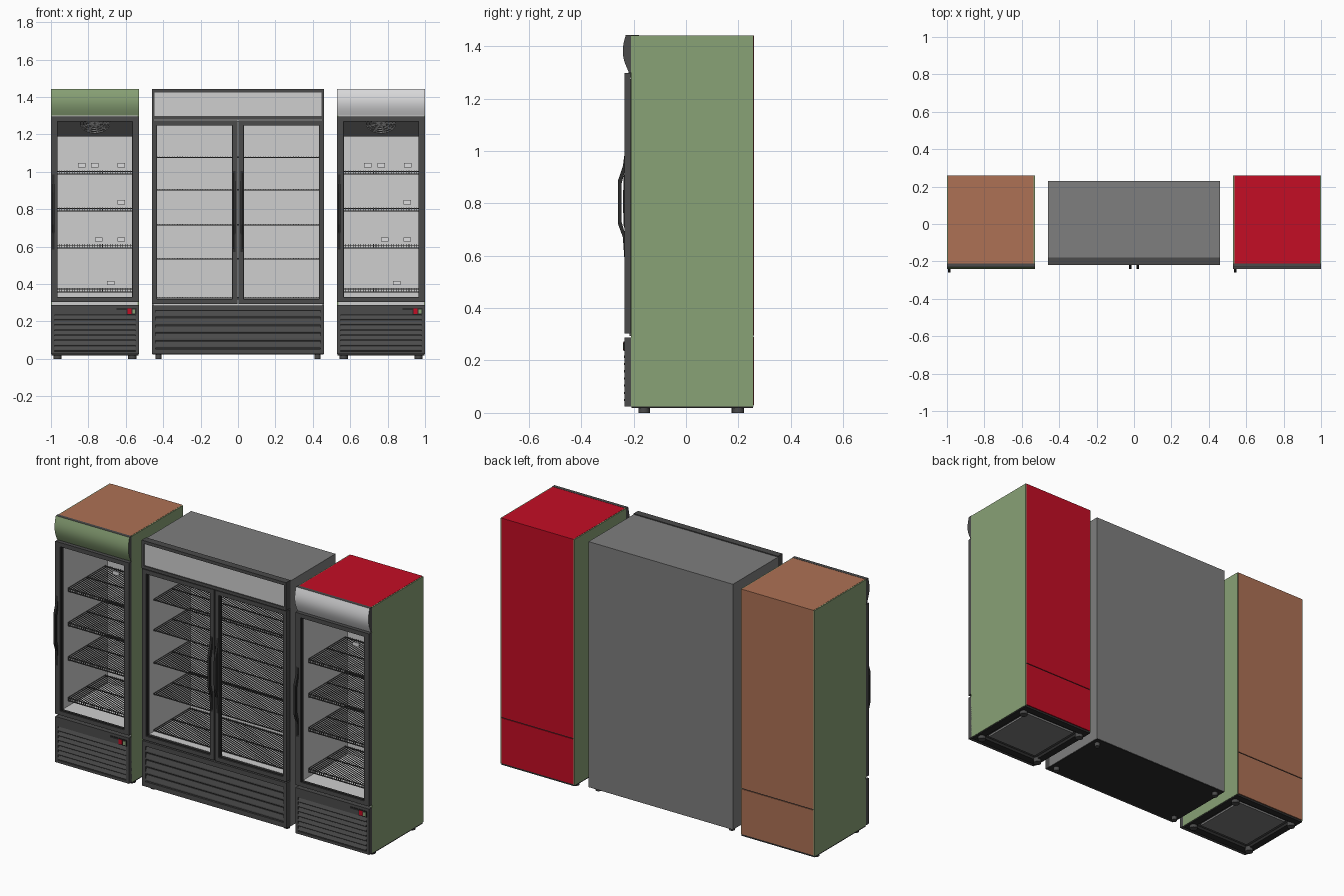
import bpy, bmesh, math, random
from mathutils import Matrix, Vector

random.seed(1)
if "Cube" in bpy.data.objects:
    bpy.data.objects.remove(bpy.data.objects["Cube"])


def material(name, r, g, b):
    m = bpy.data.materials.new(name)
    m.use_nodes = True
    m.diffuse_color = (r, g, b, 1)
    m.node_tree.nodes["Principled BSDF"].inputs["Base Color"].default_value = (r, g, b, 1)
    return m


DARK = material("charcoal", .07, .07, .07)
BLACK = material("near black", .025, .025, .025)
MID = material("mid grey", .21, .21, .21)
LIGHT = material("light grey", .62, .62, .62)
WHITE = material("white", .72, .72, .73)
GREEN = material("sage green", .25, .36, .18)
RED = material("red", .55, .004, .018)
BROWN = material("terracotta", .42, .165, .09)


def finish(name, bm, *mats, smooth=False):
    bmesh.ops.recalc_face_normals(bm, faces=bm.faces)
    mesh = bpy.data.meshes.new(name)
    bm.to_mesh(mesh)
    bm.free()
    for m in mats:
        mesh.materials.append(m)
    ob = bpy.data.objects.new(name, mesh)
    bpy.context.collection.objects.link(ob)
    if smooth:
        bpy.ops.object.select_all(action='DESELECT')
        ob.select_set(True)
        bpy.context.view_layer.objects.active = ob
        bpy.ops.object.shade_smooth_by_angle(angle=math.radians(35))
    return ob


def boxes(name, mat, *items):
    """One object out of boxes given as x0, x1, y0, y1, z0, z1."""
    bm = bmesh.new()
    for x0, x1, y0, y1, z0, z1 in items:
        m = Matrix.Translation(((x0 + x1) / 2, (y0 + y1) / 2, (z0 + z1) / 2))
        m = m @ Matrix.Diagonal((x1 - x0, y1 - y0, z1 - z0, 1))
        bmesh.ops.create_cube(bm, size=1, matrix=m)
    return finish(name, bm, mat)


def add_profile(bm, pts, x0, x1):
    """Extrude a (y, z) outline along x."""
    face = bm.faces.new([bm.verts.new((x0, y, z)) for y, z in pts])
    out = bmesh.ops.extrude_face_region(bm, geom=[face])["geom"]
    for v in out:
        if isinstance(v, bmesh.types.BMVert):
            v.co.x = x1


def frame(name, mat, x0, x1, y0, y1, z0, z1, side, end):
    return boxes(name, mat, (x0, x0 + side, y0, y1, z0, z1), (x1 - side, x1, y0, y1, z0, z1),
                 (x0 + side, x1 - side, y0, y1, z0, z0 + end),
                 (x0 + side, x1 - side, y0, y1, z1 - end, z1))


def slats(name, x0, x1, y, z0, z1, count):
    """Sloping louvres."""
    bm = bmesh.new()
    h = (z1 - z0) / count
    for i in range(count):
        z = z0 + i * h
        add_profile(bm, [(y - .012, z + .1 * h), (y, z + .1 * h), (y, z + .9 * h),
                         (y - .004, z + .9 * h), (y - .012, z + .3 * h)], x0, x1)
    finish(name, bm, DARK)


def wire_shelf(name, x0, x1, y0, y1, z, drop):
    """Front-to-back wires on cross rails, with a front lip of the given drop."""
    parts = [(x0, x1, y, y + .005, z - .005, z) for y in (y0, (y0 + y1) / 2, y1 - .005)]
    if drop:
        parts.append((x0, x1, y0, y0 + .005, z - drop, z - drop + .005))
    n = round((x1 - x0) / .0135)
    for i in range(n + 1):
        x = x0 + (x1 - x0 - .003) * i / n
        parts.append((x, x + .003, y0, y1, z, z + .003))
        if drop:
            parts.append((x, x + .003, y0, y0 + .003, z - drop, z))
    boxes(name, DARK, *parts)


def handle(name, x, dy, z0, z1):
    outline = [(-.233, 0), (-.241, .26), (-.259, .37), (-.26, .55), (-.259, .75), (-.241, .87),
               (-.233, 1), (-.233, .83), (-.247, .71), (-.247, .4), (-.233, .29)]
    bm = bmesh.new()
    add_profile(bm, [(y + dy, z0 + t * (z1 - z0)) for y, t in outline], x - .007, x + .007)
    finish(name, bm, BLACK)


def feet(name, xs, ys, r):
    bm = bmesh.new()
    for x in xs:
        for y in ys:
            bmesh.ops.create_cone(bm, cap_ends=True, segments=16, radius1=r, radius2=r, depth=.028,
                                  matrix=Matrix.Translation((x, y, .014)))
    finish(name, bm, DARK, smooth=True)


def fan(name, x):
    """Guard rings and blades on the sloping cooler."""
    bm = bmesh.new()
    place = Matrix.Translation((x, .006, 1.262)) @ Matrix.Rotation(2.446, 4, 'X')
    for r in (.025, .045, .062, .078):
        n = 32
        rings = [[bm.verts.new(place @ Vector((q * math.cos(a), q * math.sin(a), h)))
                  for a in (2 * math.pi * i / n for i in range(n))]
                 for q, h in ((r - .003, .002), (r - .003, .007), (r + .003, .007), (r + .003, .002))]
        for k in range(4):
            for i in range(n):
                a, b, j = rings[k], rings[(k + 1) % 4], (i + 1) % n
                bm.faces.new((a[i], a[j], b[j], b[i]))
    for i in range(9):
        m = place @ Matrix.Rotation(2 * math.pi * i / 9, 4, 'Z') @ Matrix.Translation((.04, 0, .004))
        bmesh.ops.create_cube(bm, size=1, matrix=m @ Matrix.Diagonal((.07, .012, .003, 1)))
    finish(name, bm, LIGHT)


def slim_fridge(tag, cx, shell, sign_colour):
    x0, x1 = cx - .235, cx + .235
    a, b = x0 + .006, x1 - .006
    # Cabinet shell
    boxes(tag + "_side_panels", GREEN, (x0, a, -.21, .258, .025, 1.44), (b, x1, -.21, .258, .025, 1.44))
    boxes(tag + "_top_and_back", shell, (a, b, -.21, .26, 1.31, 1.441),
          (a, b, .225, .26, .296, 1.31), (a, b, .225, .26, .03, .29))
    boxes(tag + "_back_seam", BLACK, (a, b, .22, .256, .28, .3))
    # Inner lining
    boxes(tag + "_liner", LIGHT, (a, a + .022, -.21, .22, .3, 1.31), (b - .022, b, -.21, .22, .3, 1.31),
          (a, b, .2, .224, .3, 1.31), (a, b, -.208, .224, .27, .325), (a, b, -.21, .224, 1.285, 1.309))
    # Cooling unit and fan
    bm = bmesh.new()
    add_profile(bm, [(-.02, 1.287), (.1, 1.19), (.2, 1.19), (.2, 1.287)], a + .022, b - .022)
    finish(tag + "_cooler", bm, MID)
    fan(tag + "_fan", cx)
    # Shelves and price tags
    for i, z in enumerate((1.005, .807, .61, .375)):
        wire_shelf(f"{tag}_shelf_{i}", a + .024, b - .024, -.16, .18, z, .02)
    tags = ((-.07, 1.035), (0, 1.035), (.142, 1.035), (.14, .837), (.02, .638), (.14, .638), (.085, .406))
    boxes(tag + "_price_tags", WHITE, *[(cx + x - .02, cx + x + .02, .08, .086, z - .011, z + .011)
                                        for x, z in tags])
    # Door
    frame(tag + "_door_frame", DARK, x0, x1, -.235, -.211, .303, 1.297, .032, .024)
    frame(tag + "_door_seal", BLACK, x0 + .026, x1 - .026, -.229, -.213, .322, 1.278, .01, .008)
    handle(tag + "_handle", x0 + .012, 0, .555, 1.0)
    # Curved sign
    arc = [(-.218 - .012 * t - .017 * math.sin(math.pi * t), 1.3 + .142 * t) for t in (i / 12 for i in range(13))]
    bm = bmesh.new()
    add_profile(bm, arc + [(-.21, 1.442), (-.21, 1.3)], x0, x1)
    bm.normal_update()
    bmesh.ops.recalc_face_normals(bm, faces=bm.faces)
    for f in bm.faces:
        f.material_index = int(f.normal.y < -.6)
    finish(tag + "_sign", bm, DARK, sign_colour, smooth=True)
    # Machine compartment with louvres and control display
    boxes(tag + "_base", DARK, (a, b, -.21, .22, .035, .27), (x0, x1, -.225, -.208, .025, .288),
          (x0, x1, -.235, -.22, .235, .288), (x0, x1, -.235, -.22, .025, .04),
          (x0, x0 + .018, -.235, -.22, .04, .235), (x1 - .018, x1, -.235, -.22, .04, .235))
    boxes(tag + "_grille_back", BLACK, (x0 + .018, x1 - .018, -.2265, -.22, .04, .235))
    slats(tag + "_louvres", x0 + .018, x1 - .018, -.225, .042, .235, 7)
    boxes(tag + "_display", BLACK, (x1 - .12, x1 - .02, -.238, -.234, .262, .272),
          (x1 - .066, x1 - .014, -.238, -.234, .237, .272))
    boxes(tag + "_red_light", RED, (x1 - .062, x1 - .04, -.24, -.237, .241, .268))
    boxes(tag + "_green_light", GREEN, (x1 - .034, x1 - .02, -.24, -.237, .243, .264))
    # Underside
    bm_frame = ((x0 + .002, x1 - .002, -.208, -.165, .018, .035), (x0 + .002, x1 - .002, .215, .255, .018, .035),
                (x0 + .002, x0 + .045, -.165, .215, .018, .035), (x1 - .045, x1 - .002, -.165, .215, .018, .035))
    boxes(tag + "_bottom_frame", BLACK, *bm_frame)
    boxes(tag + "_bottom_plate", MID, (x0 + .07, x1 - .07, -.14, .19, .024, .036))
    feet(tag + "_feet", (x0 + .035, x1 - .035), (-.16, .2), .022)


slim_fridge("right_fridge", -.765, BROWN, GREEN)
slim_fridge("left_fridge", .765, RED, WHITE)

# Wide double-door fridge: shell and lining
W = .46
boxes("wide_shell", MID, (-W, -W + .012, -.18, .23, .025, 1.437), (W - .012, W, -.18, .23, .025, 1.437),
      (-W, W, -.18, .23, 1.3, 1.437), (-W, W, .21, .23, .025, 1.437))
boxes("wide_liner", LIGHT, (-W + .012, -W + .025, -.185, .21, .28, 1.3), (W - .025, W - .012, -.185, .21, .28, 1.3),
      (-.44, .44, .19, .209, .28, 1.3), (-.44, .44, -.185, .209, .27, .318), (-.44, .44, -.185, .209, 1.27, 1.299))
for i, z in enumerate((1.08, .905, .717, .537, .328)):
    wire_shelf(f"wide_shelf_{i}", -.433, .433, -.15, .185, z, 0)

# Header sign
frame("wide_header_frame", DARK, -W, W, -.22, -.18, 1.28, 1.442, .014, .018)
boxes("wide_header_panel", LIGHT, (-W + .014, W - .014, -.214, -.182, 1.298, 1.424))

# Doors
for side, s in (("right", -1), ("left", 1)):
    x0, x1 = sorted((s * .003, s * W))
    frame(f"wide_{side}_door", DARK, x0, x1, -.215, -.186, .293, 1.275, .024, .024)
    frame(f"wide_{side}_seal", BLACK, x0 + .02, x1 - .02, -.208, -.19, .312, 1.255, .008, .008)
    handle(f"wide_{side}_handle", s * .02, .02, .54, 1.02)

# Base grille
boxes("wide_base", DARK, (-W + .012, W - .012, -.18, .21, .03, .27))
frame("wide_grille_frame", DARK, -W, W, -.215, -.18, .026, .286, .02, .028)
boxes("wide_grille_back", BLACK, (-W + .02, W - .02, -.2, -.18, .05, .26))
slats("wide_louvres", -W + .02, W - .02, -.2, .054, .26, 5)
boxes("wide_bottom", BLACK, (-W + .002, W - .002, -.2, .228, .022, .03))
feet("wide_feet", (-.425, .425), (-.16, .19), .016)
